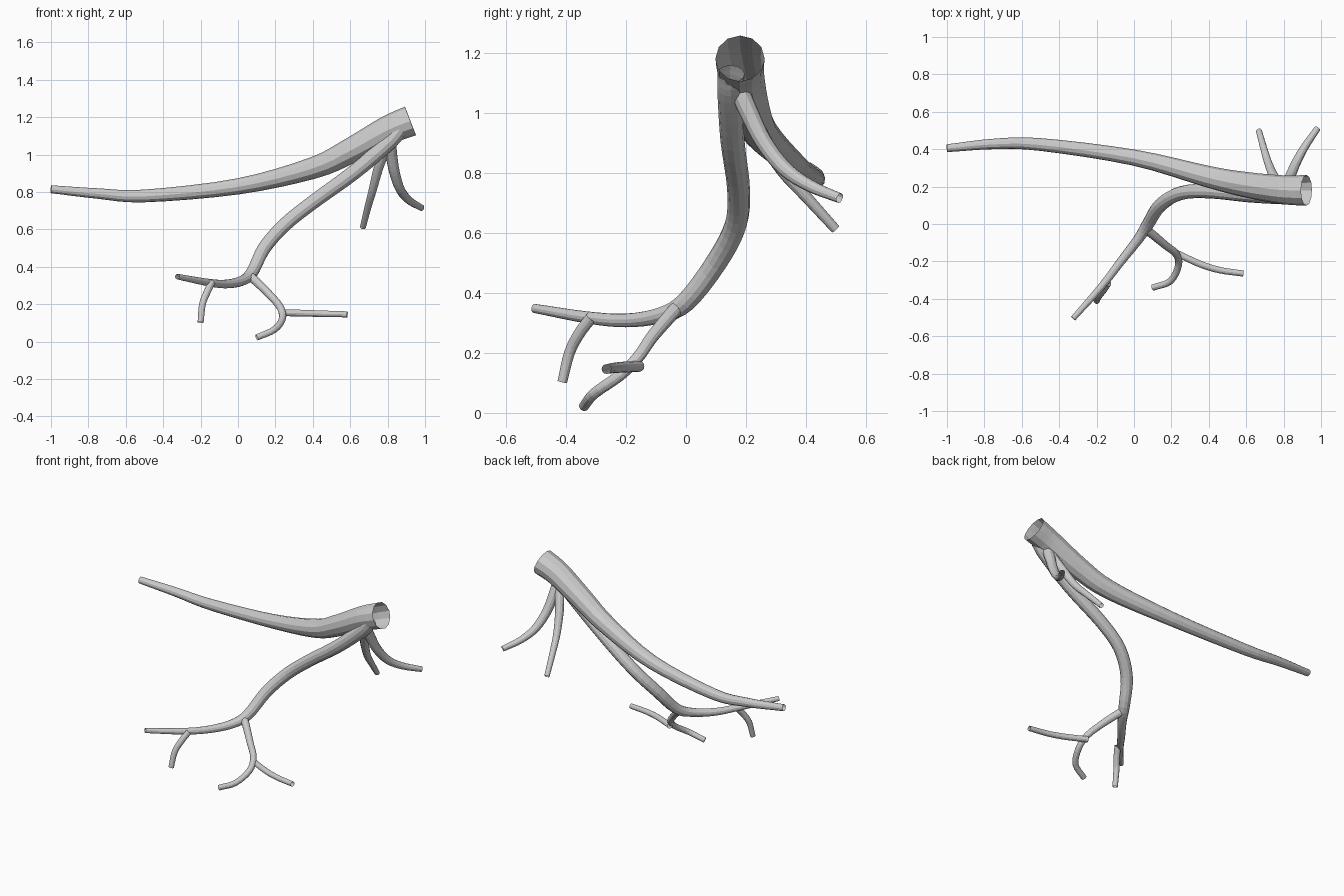
import bpy, bmesh, math
from mathutils import Vector

grey = bpy.data.materials.new("light_grey")
grey.diffuse_color = (0.6, 0.6, 0.6, 1)


def spline(pts, steps):
    """Catmull-Rom through (x, y, z, radius) points."""
    p = [Vector(q) for q in pts]
    p = [2 * p[0] - p[1]] + p + [2 * p[-1] - p[-2]]
    out = []
    for i in range(1, len(p) - 2):
        a, b, c, d = p[i - 1:i + 3]
        for s in range(steps):
            t = s / steps
            out.append(0.5 * (2 * b + (c - a) * t + (2 * a - 5 * b + 4 * c - d) * t * t
                              + (3 * b - a - 3 * c + d) * t ** 3))
    return out + [p[-2]]


def tube(name, pts, sides=12, steps=4):
    """Open-ended tapering tube swept along a smooth path."""
    path = spline(pts, steps)
    pos = [q.to_3d() for q in path]
    bm = bmesh.new()
    rings, normal = [], Vector((0, 0, 1))
    for i, c in enumerate(pos):
        tan = (pos[min(i + 1, len(pos) - 1)] - pos[max(i - 1, 0)]).normalized()
        if i == 0 and abs(tan.z) > 0.9:
            normal = Vector((1, 0, 0))
        normal = (normal - tan * normal.dot(tan)).normalized()
        side = tan.cross(normal)
        ring = []
        for k in range(sides):
            a = 2 * math.pi * k / sides
            ring.append(bm.verts.new(c + path[i][3] * (normal * math.cos(a) + side * math.sin(a))))
        rings.append(ring)
    for r0, r1 in zip(rings, rings[1:]):
        for k in range(sides):
            n = (k + 1) % sides
            bm.faces.new((r0[k], r0[n], r1[n], r1[k]))
    me = bpy.data.meshes.new(name)
    bm.to_mesh(me)
    bm.free()
    me.materials.append(grey)
    ob = bpy.data.objects.new(name, me)
    bpy.context.collection.objects.link(ob)
    return ob


# Thick main stem
tube("main_stem", [
    (0.922, 0.18, 1.18, 0.082), (0.8, 0.183, 1.13, 0.077), (0.6, 0.21, 1.02, 0.068),
    (0.4, 0.252, 0.928, 0.058), (0, 0.355, 0.83, 0.043), (-0.5, 0.425, 0.779, 0.034),
    (-0.75, 0.428, 0.792, 0.028), (-1, 0.405, 0.815, 0.021)])

# Long lower branch
tube("lower_branch", [
    (0.86, 0.15, 1.13, 0.045), (0.8, 0.148, 1.06, 0.043), (0.62, 0.155, 0.905, 0.04),
    (0.4, 0.175, 0.745, 0.038), (0.25, 0.165, 0.625, 0.037), (0.14, 0.1, 0.5, 0.036),
    (0.075, 0, 0.37, 0.033), (0.02, -0.085, 0.325, 0.027), (-0.07, -0.2, 0.308, 0.023),
    (-0.17, -0.33, 0.318, 0.02), (-0.325, -0.505, 0.348, 0.015)])

# Twigs off the lower branch
tube("left_twig", [
    (-0.14, -0.315, 0.318, 0.02), (-0.165, -0.355, 0.265, 0.019),
    (-0.19, -0.388, 0.2, 0.018), (-0.2, -0.412, 0.103, 0.016)])
tube("middle_twig", [
    (0.06, -0.025, 0.355, 0.024), (0.11, -0.065, 0.31, 0.023), (0.17, -0.115, 0.25, 0.021),
    (0.225, -0.16, 0.185, 0.02), (0.238, -0.22, 0.125, 0.019), (0.195, -0.305, 0.065, 0.018),
    (0.1, -0.34, 0.022, 0.017)])
tube("right_twig", [
    (0.225, -0.155, 0.155, 0.018), (0.355, -0.215, 0.152, 0.018),
    (0.46, -0.247, 0.149, 0.017), (0.585, -0.265, 0.146, 0.016)])

# Two short branches behind the thick end
tube("back_branch_left", [
    (0.815, 0.165, 1.09, 0.032), (0.785, 0.2, 1.02, 0.029), (0.75, 0.25, 0.925, 0.026),
    (0.72, 0.32, 0.81, 0.022), (0.695, 0.4, 0.72, 0.019), (0.668, 0.498, 0.612, 0.016)])
tube("back_branch_right", [
    (0.81, 0.17, 1.09, 0.034), (0.82, 0.21, 1.0, 0.031), (0.838, 0.26, 0.9, 0.028),
    (0.868, 0.33, 0.812, 0.025), (0.915, 0.415, 0.755, 0.021), (0.982, 0.512, 0.715, 0.017)])
